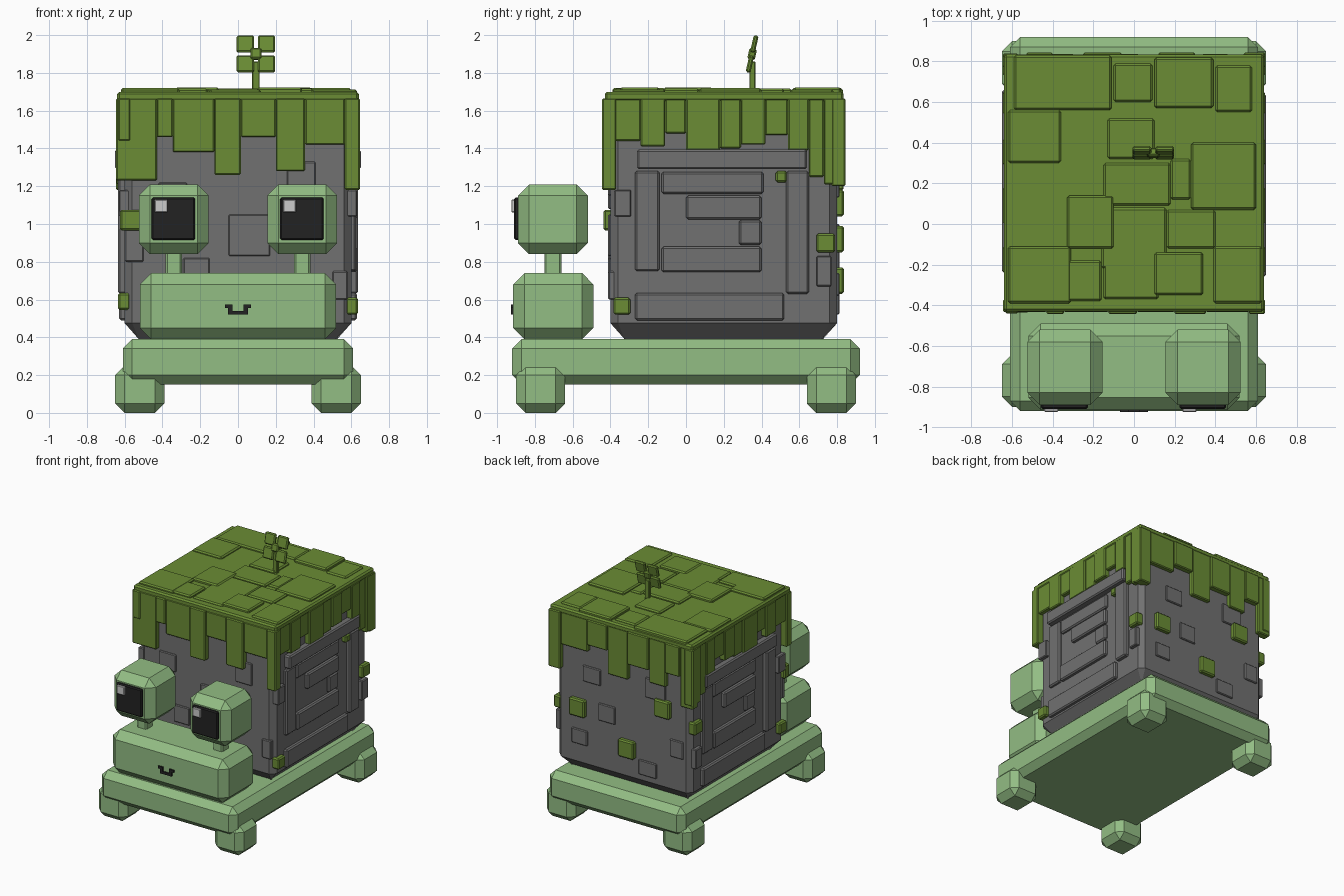
import bpy, bmesh
from mathutils import Matrix, Vector

cube = bpy.data.objects.get("Cube")
if cube:
    bpy.data.objects.remove(cube, do_unlink=True)


def material(name, r, g, b):
    m = bpy.data.materials.new(name)
    m.use_nodes = True
    m.diffuse_color = (r, g, b, 1)
    m.node_tree.nodes["Principled BSDF"].inputs["Base Color"].default_value = (r, g, b, 1)
    return m


SKIN = material("light_green", .29, .51, .23)
MOSS = material("moss_green", .145, .265, .035)
STONE = material("stone_grey", .165, .165, .165)
BLACK = material("black", .016, .016, .016)
GLINT = material("pale_grey", .6, .6, .6)


def build(name, mat, boxes, bevel=0.0, matrix=None):
    """One object made of chamfered boxes given as (x0, x1, y0, y1, z0, z1)."""
    bm = bmesh.new()
    for x0, x1, y0, y1, z0, z1 in boxes:
        size = Matrix.Diagonal((x1 - x0, y1 - y0, z1 - z0, 1))
        place = Matrix.Translation(((x0 + x1) / 2, (y0 + y1) / 2, (z0 + z1) / 2))
        verts = bmesh.ops.create_cube(bm, size=1, matrix=place @ size)["verts"]
        if bevel:
            edges = list({e for v in verts for e in v.link_edges})
            bmesh.ops.bevel(bm, geom=edges, offset=bevel, segments=1,
                            profile=0.5, affect='EDGES')
    if matrix:
        bm.transform(matrix)
    mesh = bpy.data.meshes.new(name)
    bm.to_mesh(mesh)
    bm.free()
    mesh.materials.append(mat)
    obj = bpy.data.objects.new(name, mesh)
    bpy.context.collection.objects.link(obj)
    return obj


# Shell walls: half width, front and back planes
SIDE, FRONT, BACK = .6, -.4, .8


def on_wall(wall, u0, u1, z0, z1, depth):
    """A plate standing out from one shell wall; u runs along x or y."""
    if wall == "front":
        return u0, u1, FRONT - depth, FRONT + .03, z0, z1
    if wall == "back":
        return u0, u1, BACK - .03, BACK + depth, z0, z1
    if wall == "left":
        return SIDE - .03, SIDE + depth, u0, u1, z0, z1
    return -SIDE - depth, .03 - SIDE, u0, u1, z0, z1


# Body slab and feet
build("body", SKIN, [(-.61, .61, -.92, .92, .15, .39)], .05)
for side, sx in (("left", 1), ("right", -1)):
    for end, y in (("front", -.77), ("back", .77)):
        x = sx * .52
        build(f"{end}_{side}_foot", SKIN,
              [(x - .13, x + .13, y - .13, y + .13, 0, .25)], .05)

# Head, eye stalks and eyes
build("head", SKIN, [(-.52, .52, -.915, -.49, .39, .74)], .06)
for side, sx in (("left", 1), ("right", -1)):
    x = sx * .34
    build(f"{side}_eye_stalk", SKIN, [(x - .043, x + .043, -.75, -.66, .7, .88)], .01)
    build(f"{side}_eye", SKIN, [(x - .185, x + .185, -.89, -.52, .84, 1.21)], .06)
    p = x - .002
    build(f"{side}_pupil", BLACK, [(p - .115, p + .115, -.91, -.87, .915, 1.14)], .008)
    build(f"{side}_eye_glint", GLINT, [(p - .1, p - .03, -.925, -.9, 1.06, 1.13)], .005)

# Small stepped smile
smile = [(-.045, .045, -.926, -.9, .52, .54)]
for sx in (1, -1):
    for a, z0, z1 in ((.04, .52, .575), (.058, .555, .575)):
        smile.append((sx * a - .012, sx * a + .012, -.926, -.9, z0, z1))
build("mouth", BLACK, smile)


# Stone shell with a wide chamfer at the bottom
shell = build("shell", STONE, [(-SIDE, SIDE, FRONT, BACK, .39, 1.68)])
bm = bmesh.new()
bm.from_mesh(shell.data)
upright = [e for e in bm.edges if abs(e.verts[0].co.z - e.verts[1].co.z) > .5]
bmesh.ops.bevel(bm, geom=upright, offset=.04, segments=1, profile=.5, affect='EDGES')
rim = [e for e in bm.edges if all(v.co.z < .4 for v in e.verts)]
bmesh.ops.bevel(bm, geom=rim, offset=.085, segments=1, profile=.5, affect='EDGES')
bm.to_mesh(shell.data)
bm.free()

# Square spiral relief on both flanks, turned half way round on the second
spiral = [(-.26, .64, 1.29, 1.395, .05), (.53, .65, .63, 1.28, .035),
          (-.27, .52, .49, .635, .03), (-.27, -.14, .75, 1.28, .025),
          (-.13, .41, 1.16, 1.275, .022), (-.13, .4, .745, .88, .03),
          (.28, .4, .89, 1.02, .022), (0, .4, 1.025, 1.15, .03)]
build("left_spiral", STONE, [on_wall("left", *bar) for bar in spiral], .01)
build("right_spiral", STONE,
      [on_wall("right", .4 - b, .4 - a, z0, z1, d) for a, b, z0, z1, d in spiral], .01)

# Loose stone plates on the shell walls
plates = {
    "front": [(-.29, -.15, .68, .82), (-.05, .17, .83, 1.05), (.26, .41, 1.15, 1.33),
              (-.42, -.27, 1.08, 1.22), (-.6, -.5, .8, .98), (.5, .58, .6, .75)],
    "back": [(-.38, -.2, 1.16, 1.32), (.07, .22, .86, 1), (-.3, -.14, .52, .64),
             (.32, .46, .62, .74), (.2, .36, 1.14, 1.27), (-.54, -.42, .74, .88)],
    "left": [(-.38, -.29, 1.04, 1.18), (.69, .77, .67, .83)],
    "right": [(-.38, -.29, 1.04, 1.18), (.69, .77, .67, .83)],
}
for wall, rects in plates.items():
    depth = .012 if wall in ("front", "back") else .03
    build(f"{wall}_stone_plates", STONE, [on_wall(wall, *r, depth) for r in rects], .006)

# Moss cap
build("moss_cap", MOSS, [(-.64, .64, -.43, .835, 1.65, 1.7)], .012)

# Hanging moss: start of the run, then (end, lower edge) of each strip
flank = [(-.24, 1.44), (-.11, 1.41), (0, 1.48), (.18, 1.39), (.29, 1.4),
         (.42, 1.42), (.54, 1.47), (.65, 1.39), (.73, 1.25), (.84, 1.21)]
drips = {
    "front": (-.645, [(-.43, 1.23), (-.345, 1.46), (-.125, 1.38), (.015, 1.26),
                      (.2, 1.46), (.355, 1.28), (.565, 1.42), (.645, 1.18)]),
    "back": (-.645, [(-.53, 1.18), (-.4, 1.42), (-.25, 1.3), (-.06, 1.4),
                     (.12, 1.27), (.3, 1.46), (.54, 1.4), (.645, 1.2)]),
    "left": (-.44, flank),
    "right": (-.44, flank),
}
for wall, (start, strips) in drips.items():
    boxes = []
    for i, (end, low) in enumerate(strips):
        boxes.append(on_wall(wall, start, end, low, 1.665, .034 + .01 * (i % 2)))
        start = end
    build(f"{wall}_hanging_moss", MOSS, boxes, .007)

# Raised moss patches on top (x0, x1, y0, y1)
patches = [(-.59, -.11, .56, .83), (-.62, -.36, .3, .56), (-.1, .09, .6, .79),
           (.1, .39, .57, .82), (.4, .58, .55, .78), (-.13, .1, .32, .52),
           (.28, .6, .07, .4), (-.15, .18, .09, .3), (.18, .28, .12, .32),
           (-.33, -.1, -.12, .14), (-.16, .16, -.22, .08), (.16, .4, -.12, .07),
           (-.62, -.31, -.39, -.11), (-.34, -.16, -.38, -.18),
           (-.15, .12, -.37, -.18), (.1, .34, -.35, -.14), (.39, .63, -.39, -.11)]
build("top_moss_patches", MOSS,
      [(*p, 1.68, 1.713 + .006 * (i % 3 == 0) + .004 * (i % 2))
       for i, p in enumerate(patches)], .01)

# Small moss clumps on the walls: centre along wall, height, half size
clumps = {
    "back": [(.4, .92, .07), (-.36, 1.11, .07), (-.04, .7, .07)],
    "left": [(.74, .9, .05), (-.34, .565, .045), (.505, 1.25, .03)],
    "right": [(.74, 1, .05), (-.34, .59, .045)],
    "front": [(-.57, 1.02, .055)],
}
for wall, spots in clumps.items():
    build(f"{wall}_moss_clumps", MOSS,
          [on_wall(wall, u - r, u + r, z - r, z + r, .036) for u, z, r in spots], .01)

# Four-leaf sprout, its leaves leaning back
build("sprout_stem", MOSS, [(.075, .115, .335, .368, 1.68, 1.86)], .005)
leaves = [(-.03, .03, -.02, .02, -.03, .03)]
for sx in (1, -1):
    for sz in (1, -1):
        x, z = sx * .056, sz * .054
        leaves.append((x - .046, x + .046, -.013, .013, z - .046, z + .046))
lean = Matrix.Translation(Vector((.095, .35, 1.9))) @ Matrix.Rotation(-.22, 4, 'X')
build("sprout_leaves", MOSS, leaves, .008, lean)
